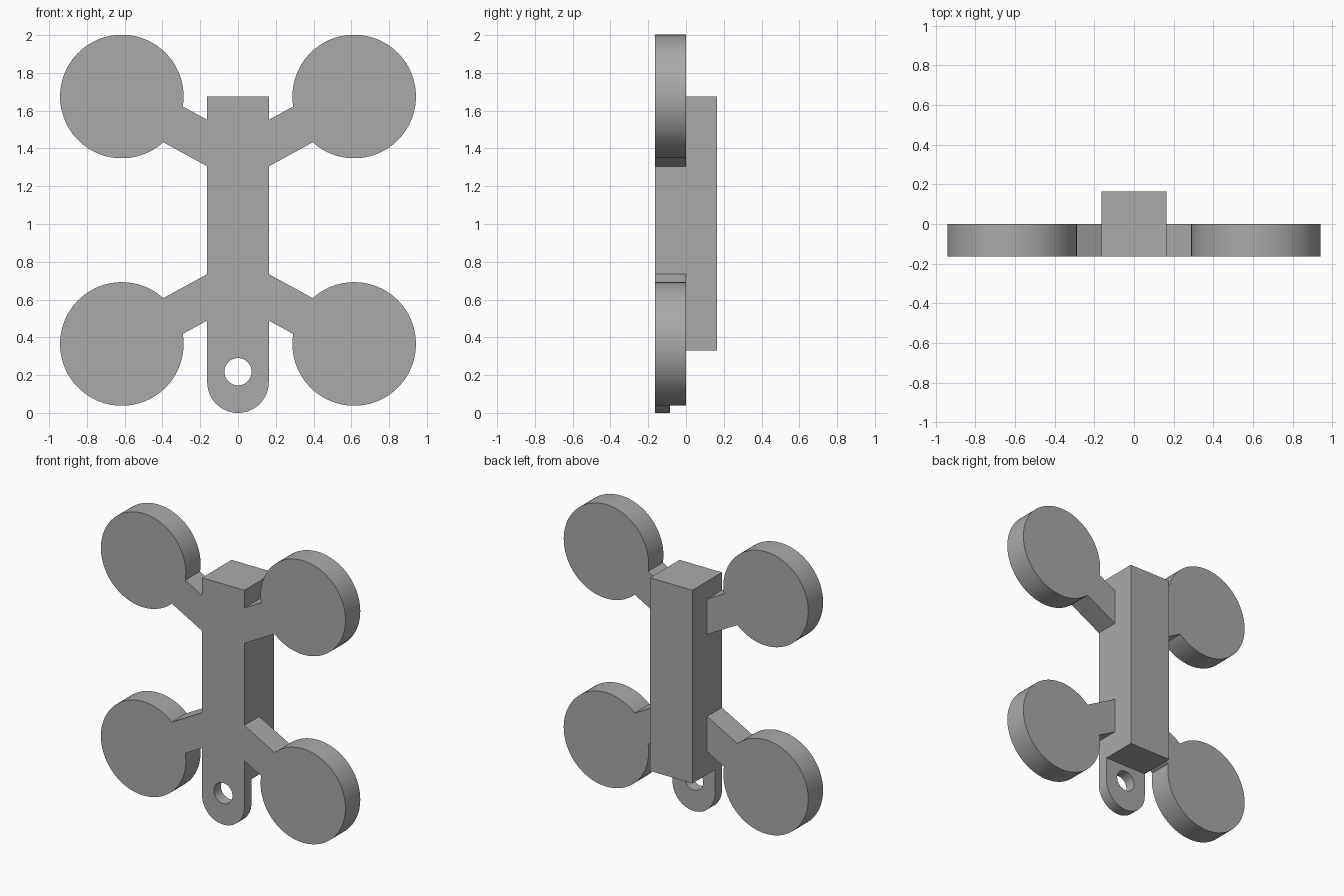
import bpy, bmesh
from math import sin, cos, asin, atan2, pi, radians

cube = bpy.data.objects.get("Cube")
if cube:
    bpy.data.objects.remove(cube, do_unlink=True)

# Single grey material
grey = bpy.data.materials.new("plain_grey")
grey.use_nodes = True
COLOUR = (0.4, 0.4, 0.4, 1)
grey.diffuse_color = COLOUR
grey.node_tree.nodes["Principled BSDF"].inputs["Base Color"].default_value = COLOUR

HALF = 0.163                  # half width of the square body
MID_Z = 1.02                  # height of the paddle symmetry plane
DISC_X, DISC_DZ, DISC_R = 0.615, 0.655, 0.327
ARM_HALF = 0.108


def arc(cx, cz, r, start, end, steps):
    return [(cx + r * cos(start + (end - start) * i / steps),
             cz + r * sin(start + (end - start) * i / steps))
            for i in range(steps + 1)]


def plate(name, outline, y0, y1):
    """Extrude an x-z outline from y0 to y1."""
    bm = bmesh.new()
    face = bm.faces.new([bm.verts.new((x, y0, z)) for x, z in outline])
    extruded = bmesh.ops.extrude_face_region(bm, geom=[face], use_keep_orig=True)
    moved = [g for g in extruded["geom"] if isinstance(g, bmesh.types.BMVert)]
    bmesh.ops.translate(bm, verts=moved, vec=(0, y1 - y0, 0))
    bmesh.ops.recalc_face_normals(bm, faces=bm.faces)
    mesh = bpy.data.meshes.new(name)
    bm.to_mesh(mesh)
    bm.free()
    mesh.materials.append(grey)
    obj = bpy.data.objects.new(name, mesh)
    bpy.context.collection.objects.link(obj)
    return obj


def smooth(obj):
    bpy.ops.object.select_all(action="DESELECT")
    obj.select_set(True)
    bpy.context.view_layer.objects.active = obj
    bpy.ops.object.shade_smooth_by_angle(angle=radians(30))


# Square body bar
plate("body", [(-HALF, 0.33), (HALF, 0.33), (HALF, 1.675), (-HALF, 1.675)], -HALF, HALF)

# Four paddles: a disc whose outline opens into a slanted arm
slope = radians(28.6)
opening = asin(ARM_HALF / DISC_R)
inward = pi + slope
rim = arc(DISC_X, DISC_DZ, DISC_R, inward + opening, inward - opening + 2 * pi, 80)
root_z = DISC_DZ - (DISC_X - HALF) * sin(slope) / cos(slope)
root_half = ARM_HALF / cos(slope)
paddle = rim + [(HALF, root_z + root_half), (HALF, root_z - root_half)]
for side, sx in (("left", 1), ("right", -1)):
    for level, sz in (("upper", 1), ("lower", -1)):
        outline = [(sx * x, MID_Z + sz * z) for x, z in paddle]
        smooth(plate(f"{level}_{side}_paddle", outline, -HALF, 0))

# Hanging tab with a round hole
tab = plate("hanging_tab", arc(0, HALF, HALF, pi, 2 * pi, 40) + [(HALF, 0.33), (-HALF, 0.33)],
            -HALF, -0.085)
cutter = plate("hole_cutter", arc(0, 0.218, 0.072, 0, 2 * pi, 48)[:-1], -0.3, 0.1)
cutter.hide_render = True
cutter.hide_viewport = True
cut = tab.modifiers.new("hole", "BOOLEAN")
cut.operation = "DIFFERENCE"
cut.object = cutter
cut.solver = "EXACT"
smooth(tab)
